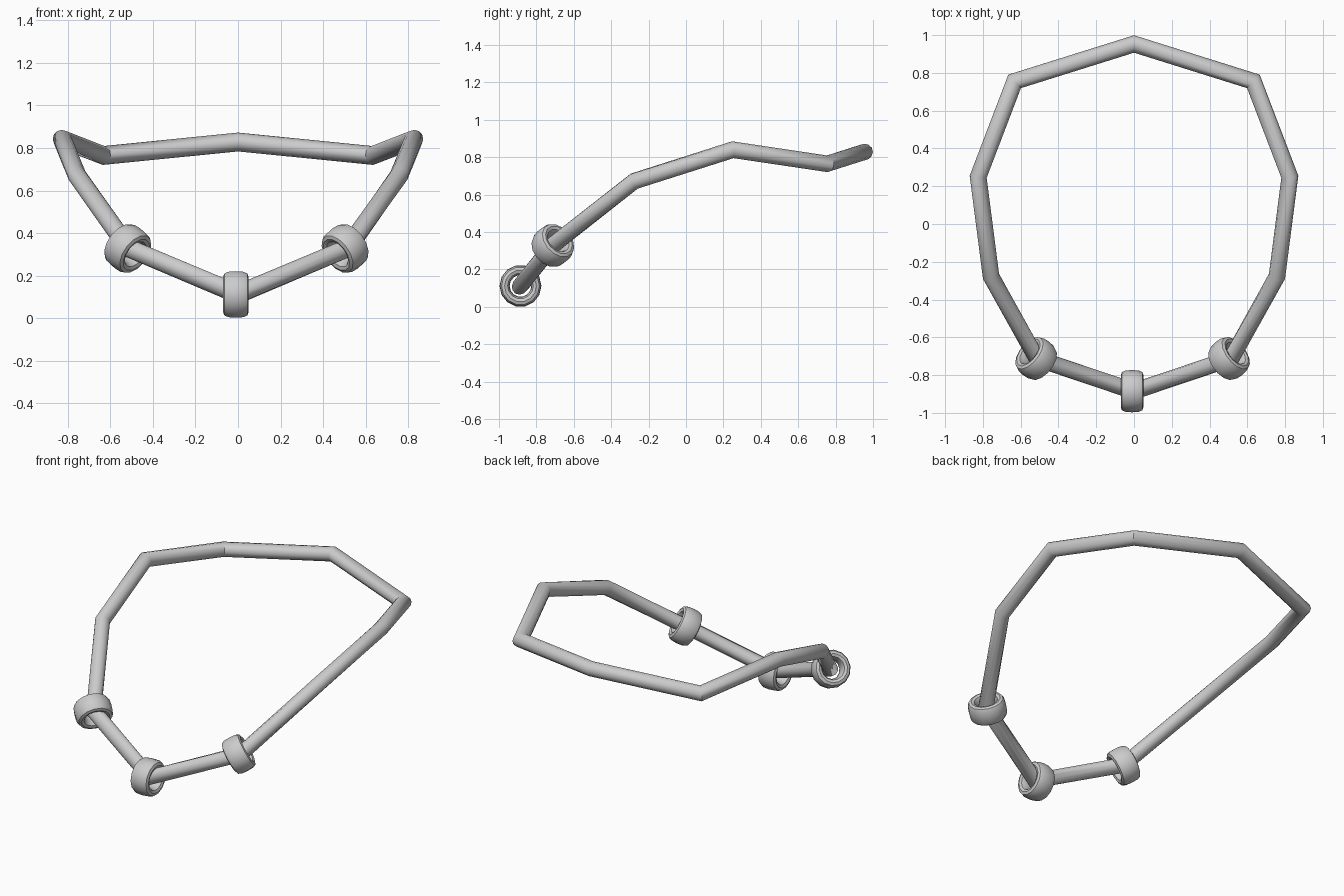
import bpy, bmesh
from math import sin, cos, pi, copysign
from mathutils import Vector, Matrix

if "Cube" in bpy.data.objects:
    bpy.data.objects.remove(bpy.data.objects["Cube"])

# right half of the cord, from front to back
half = [(0, -0.885, 0.113), (0.515, -0.712, 0.33), (0.757, -0.277, 0.672),
        (0.825, 0.25, 0.84), (0.632, 0.755, 0.765), (0, 0.953, 0.828)]
pts = [Vector(p) for p in half]
pts += [Vector((-p.x, p.y, p.z)) for p in reversed(pts[1:-1])]
n = len(pts)


def tangent(i):
    a = (pts[i] - pts[i - 1]).normalized()
    b = (pts[(i + 1) % n] - pts[i]).normalized()
    return (a + b).normalized()


def smooth(ob, angle):
    bpy.ops.object.select_all(action='DESELECT')
    ob.select_set(True)
    bpy.context.view_layer.objects.active = ob
    bpy.ops.object.shade_smooth_by_angle(angle=angle)


def add_mesh(name, bm):
    bmesh.ops.recalc_face_normals(bm, faces=bm.faces)
    me = bpy.data.meshes.new(name)
    bm.to_mesh(me)
    bm.free()
    ob = bpy.data.objects.new(name, me)
    bpy.context.collection.objects.link(ob)
    smooth(ob, 0.7)
    return ob


def bridge_rings(bm, rings):
    # join closed rings of points into a closed loop of quads
    vs = [[bm.verts.new(p) for p in r] for r in rings]
    m = len(vs[0])
    for i, r in enumerate(vs):
        q = vs[(i + 1) % len(vs)]
        for j in range(m):
            k = (j + 1) % m
            bm.faces.new((r[j], r[k], q[k], q[j]))


# cord: round section with mitred corners
def cord(radius=0.044, sides=12):
    rings = []
    for i, p in enumerate(pts):
        t = tangent(i)
        d = (pts[(i + 1) % n] - p).normalized()
        bend = d - t * d.dot(t)
        u = bend.normalized()
        v = t.cross(u)
        # keep the section start pointing upwards so faces do not twist
        base = (Vector((0, 0, 1)) - t * t.z).normalized()
        side = t.cross(base)
        ring = []
        for k in range(sides):
            a = 2 * pi * k / sides
            o = (base * cos(a) + side * sin(a)) * radius
            ring.append(p + u * (o.dot(u) / d.dot(t)) + v * o.dot(v))
        rings.append(ring)
    bm = bmesh.new()
    bridge_rings(bm, rings)
    add_mesh("cord", bm)


# bead: wide ring with a rounded-square section
def bead(name, i, centre, major=0.085, thick=0.027, width=0.06, segs=14, prof=12):
    rings = []
    for s in range(segs):
        a = 2 * pi * s / segs
        ring = []
        for k in range(prof):
            b = 2 * pi * k / prof
            c, w = [copysign(abs(f) ** 0.75, f) for f in (cos(b), sin(b))]
            r = major + thick * c
            ring.append((r * cos(a), r * sin(a), width * w))
        rings.append(ring)
    bm = bmesh.new()
    bridge_rings(bm, rings)
    ob = add_mesh(name, bm)
    rot = tangent(i).to_track_quat('Z', 'Y').to_matrix().to_4x4()
    ob.matrix_world = Matrix.Translation(centre) @ rot


cord()
bead("front_bead", 0, Vector((-0.01, -0.885, 0.112)))
bead("right_bead", 1, Vector((0.503, -0.712, 0.328)))
bead("left_bead", n - 1, Vector((-0.518, -0.712, 0.328)))
